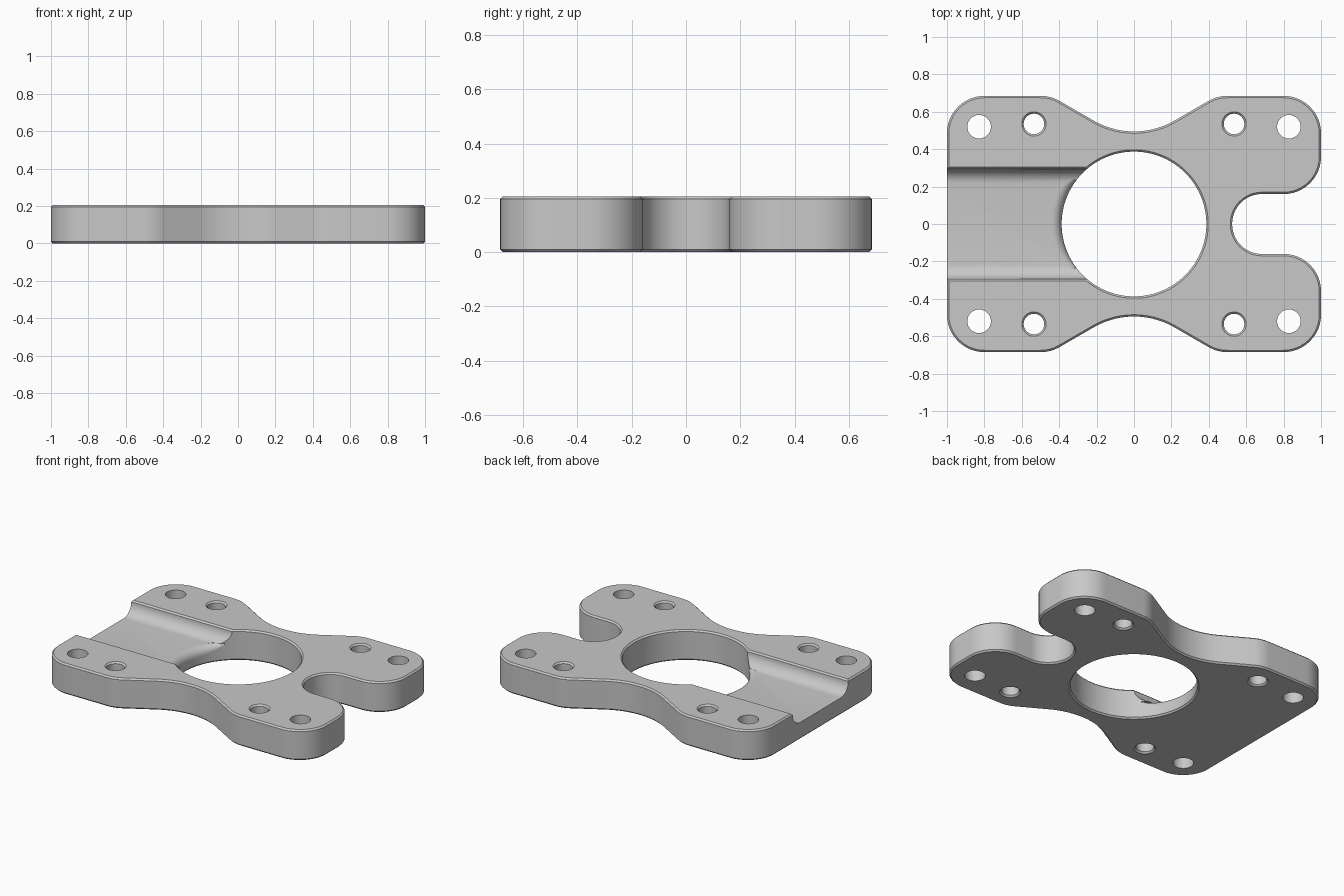
import bpy, bmesh
from math import cos, sin, pi, tan, radians
from mathutils import Vector

if "Cube" in bpy.data.objects:
    bpy.data.objects.remove(bpy.data.objects["Cube"], do_unlink=True)

THICK, FLOOR, EDGE = 0.205, 0.115, 0.01
HOLE_R, CHANNEL = 0.387, 0.295


def rounded(corners, steps=14):
    """Turn (x, y, radius) corners into a filleted outline."""
    out = []
    for i, (x, y, r) in enumerate(corners):
        p = Vector((x, y))
        a = (Vector(corners[i - 1][:2]) - p).normalized()
        b = (Vector(corners[(i + 1) % len(corners)][:2]) - p).normalized()
        half = a.angle(b) / 2
        centre = p + (a + b).normalized() * r / sin(half)
        start = p + a * r / tan(half) - centre
        end = p + b * r / tan(half) - centre
        for k in range(steps + 1):
            out.append(centre + start.lerp(end, k / steps).normalized() * r)
    return out


def circle(x, y, r, n):
    return [(x + r * cos(2 * pi * k / n), y + r * sin(2 * pi * k / n)) for k in range(n)]


def mesh_object(name, bm):
    bmesh.ops.recalc_face_normals(bm, faces=bm.faces[:])
    mesh = bpy.data.meshes.new(name)
    bm.to_mesh(mesh)
    bm.free()
    obj = bpy.data.objects.new(name, mesh)
    bpy.context.collection.objects.link(obj)
    return obj


def loft(name, rings):
    """Skin closed rings of points and cap both ends."""
    bm = bmesh.new()
    rows = [[bm.verts.new(p) for p in ring] for ring in rings]
    n = len(rows[0])
    for r0, r1 in zip(rows, rows[1:]):
        for k in range(n):
            bm.faces.new((r0[k], r0[(k + 1) % n], r1[(k + 1) % n], r1[k]))
    bm.faces.new(rows[0])
    bm.faces.new(rows[-1])
    return mesh_object(name, bm)


# Plate outline: four lobes, waisted sides and an open slot on one end
outline = [(0.525, 0.16, 0.158), (1, 0.16, 0.2), (1, 0.685, 0.2), (0.445, 0.685, 0.2),
           (0, 0.428, 0.43), (-0.445, 0.685, 0.2), (-1, 0.685, 0.2)]
outline += [(x, -y, r) for x, y, r in reversed(outline)]
loops = [rounded(outline), circle(0, 0, HOLE_R, 96)]
loops += [circle(sx * 0.535, sy * 0.535, 0.055, 32) for sx in (-1, 1) for sy in (-1, 1)]

# Chamfered plate from a filled flat curve
curve = bpy.data.curves.new("plate_profile", "CURVE")
curve.dimensions, curve.fill_mode = "2D", "BOTH"
curve.extrude = THICK / 2 - EDGE
curve.bevel_depth, curve.bevel_resolution, curve.offset = EDGE, 0, -EDGE
for loop in loops:
    spline = curve.splines.new("POLY")
    spline.points.add(len(loop) - 1)
    for point, co in zip(spline.points, loop):
        point.co = (co[0], co[1], 0, 1)
    spline.use_cyclic_u = True
source = bpy.data.objects.new("plate_profile", curve)
bpy.context.collection.objects.link(source)
bpy.context.view_layer.update()
flat = source.evaluated_get(bpy.context.evaluated_depsgraph_get()).to_mesh()
bm = bmesh.new()
bm.from_mesh(flat)
source.to_mesh_clear()
bpy.data.objects.remove(source, do_unlink=True)
bmesh.ops.remove_doubles(bm, verts=bm.verts[:], dist=0.0003)
bmesh.ops.translate(bm, verts=bm.verts[:], vec=(0, 0, THICK / 2))
plate = mesh_object("mounting_plate", bm)

# Channel cutter with coved lower corners and chamfered upper lips
cove = [(CHANNEL - 0.08 + 0.08 * sin(a), FLOOR + 0.08 - 0.08 * cos(a))
        for a in (radians(9 * k) for k in range(11))]
side = cove + [(CHANNEL + 2 * EDGE, THICK + EDGE)]
section = side + [(-y, z) for y, z in reversed(side)]
cutters = [loft("channel_cutter", [[(x, y, z) for y, z in section] for x in (-1.2, -0.1)])]

# Flare cutter rounding the channel floor down into the central hole
rings = []
for k in range(33):
    s = -1 + k / 16
    angle = pi + s * radians(43)
    r = 0.004 + 0.051 * (1 - s ** 4)
    ring = [(HOLE_R + r * (1 - cos(b)), FLOOR - r + r * sin(b))
            for b in (radians(90 * j / 8) for j in range(9))]
    ring += [(HOLE_R + r, FLOOR + 0.003), (HOLE_R - 0.05, FLOOR + 0.003),
             (HOLE_R - 0.05, FLOOR - r)]
    rings.append([(q * cos(angle), q * sin(angle), z) for q, z in ring])
cutters.append(loft("flare_cutter", rings))

# Plain corner bolt holes
for sx in (-1, 1):
    for sy in (-1, 1):
        ring = circle(sx * 0.828, sy * 0.52, 0.063, 32)
        cutters.append(loft("bolt_hole_cutter", [[(x, y, z) for x, y in ring] for z in (-0.1, 0.4)]))

for cutter in cutters:
    mod = plate.modifiers.new(cutter.name, "BOOLEAN")
    mod.operation, mod.solver, mod.object = "DIFFERENCE", "EXACT", cutter
bpy.context.view_layer.update()
final = bpy.data.meshes.new_from_object(plate.evaluated_get(bpy.context.evaluated_depsgraph_get()))
plate.modifiers.clear()
plate.data = final
for cutter in cutters:
    bpy.data.objects.remove(cutter, do_unlink=True)

# Grey metal
metal = bpy.data.materials.new("grey_metal")
metal.use_nodes = True
colour = (0.58, 0.58, 0.58, 1)
metal.diffuse_color = colour
metal.node_tree.nodes["Principled BSDF"].inputs["Base Color"].default_value = colour
plate.data.materials.clear()
plate.data.materials.append(metal)

bpy.ops.object.select_all(action="DESELECT")
plate.select_set(True)
bpy.context.view_layer.objects.active = plate
bpy.ops.object.shade_smooth_by_angle(angle=radians(30))
